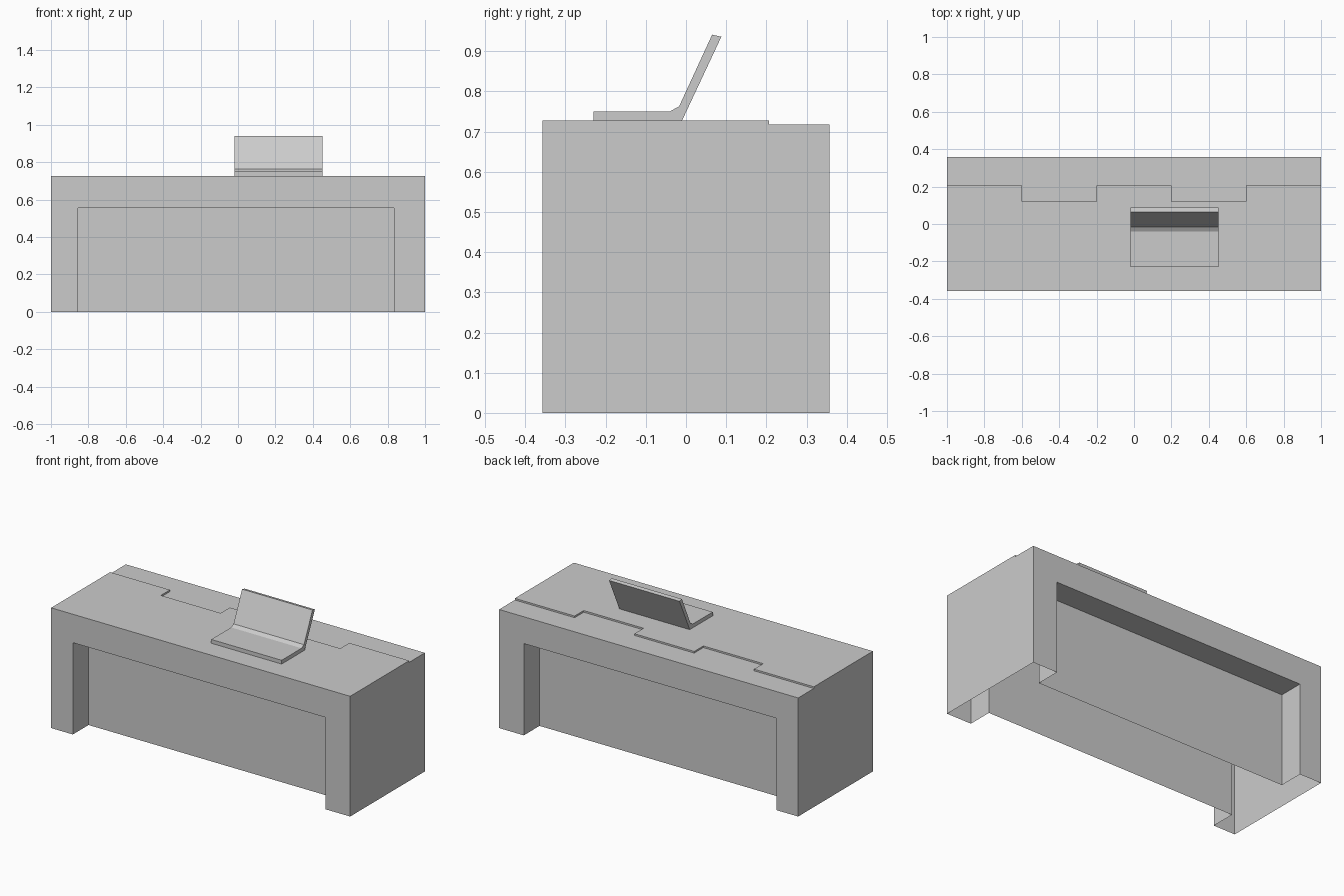
import bpy, bmesh
from mathutils import Vector

if "Cube" in bpy.data.objects:
    bpy.data.objects.remove(bpy.data.objects["Cube"])


def prism(name, outline, direction):
    """Extrude a planar outline along a vector into a closed solid."""
    bm = bmesh.new()
    face = bm.faces.new([bm.verts.new(p) for p in outline])
    new = bmesh.ops.extrude_face_region(bm, geom=[face])["geom"]
    verts = [v for v in new if isinstance(v, bmesh.types.BMVert)]
    bmesh.ops.translate(bm, verts=verts, vec=Vector(direction))
    bmesh.ops.recalc_face_normals(bm, faces=bm.faces[:])
    mesh = bpy.data.meshes.new(name)
    bm.to_mesh(mesh)
    bm.free()
    obj = bpy.data.objects.new(name, mesh)
    bpy.context.collection.objects.link(obj)
    return obj


def box(name, x0, x1, y0, y1, z0, z1):
    base = [(x0, y0, z0), (x1, y0, z0), (x1, y1, z0), (x0, y1, z0)]
    return prism(name, base, (0, 0, z1 - z0))


HALF_DEPTH, TOP, STEP = 0.357, 0.727, 0.717
RECESS = 0.15

# Desk block
desk = box("desk_body", -1, 1, -HALF_DEPTH, HALF_DEPTH, 0, TOP)

# Recesses in front and back
cutters = [
    box("front_recess_cutter", -0.855, 0.835, -0.6, -HALF_DEPTH + RECESS, -0.2, 0.555),
    box("back_recess_cutter", -0.855, 0.835, HALF_DEPTH - RECESS, 0.6, -0.2, 0.555),
]

# Lowered rear strip of the top, with a notched front edge
notched = [(-1.2, 0.207), (-0.6, 0.207), (-0.6, 0.12), (-0.2, 0.12), (-0.2, 0.207),
           (0.2, 0.207), (0.2, 0.12), (0.6, 0.12), (0.6, 0.207), (1.2, 0.207),
           (1.2, 0.6), (-1.2, 0.6)]
cutters.append(prism("rear_strip_cutter", [(x, y, STEP) for x, y in notched], (0, 0, 0.3)))

for cutter in cutters:
    mod = desk.modifiers.new("cut", 'BOOLEAN')
    mod.operation = 'DIFFERENCE'
    mod.solver = 'EXACT'
    mod.object = cutter
bpy.context.view_layer.update()
cut_mesh = bpy.data.meshes.new_from_object(
    desk.evaluated_get(bpy.context.evaluated_depsgraph_get()))
desk.modifiers.clear()
desk.data = cut_mesh
for cutter in cutters:
    bpy.data.objects.remove(cutter)

# Open underside: the desk is a hollow shell
bm = bmesh.new()
bm.from_mesh(cut_mesh)
under = [f for f in bm.faces if all(v.co.z < 0.001 for v in f.verts)]
bmesh.ops.delete(bm, geom=under, context='FACES')
bm.to_mesh(cut_mesh)
bm.free()

# Laptop: side profile of base, hinge and tilted screen
profile = [(-0.23, TOP), (-0.01, TOP), (0.088, 0.936), (0.065, 0.941),
           (-0.017, 0.763), (-0.04, 0.75), (-0.23, 0.75)]
prism("laptop", [(-0.018, y, z) for y, z in profile], (0.471, 0, 0))
